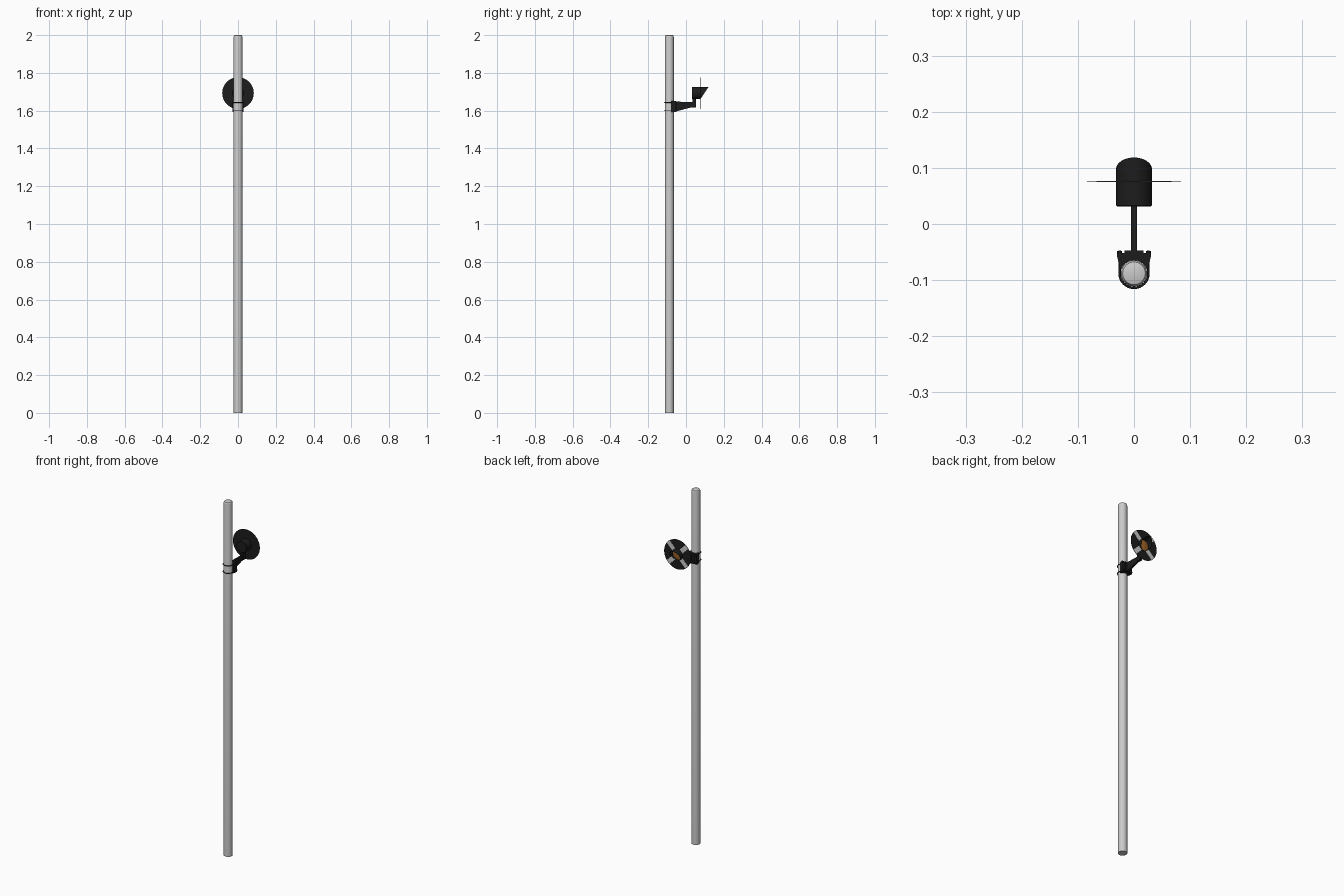
import bpy, bmesh, math
from mathutils import Vector

if "Cube" in bpy.data.objects:
    bpy.data.objects.remove(bpy.data.objects["Cube"])

def mat(name, c):
    m = bpy.data.materials.new(name)
    m.diffuse_color = (*c, 1)
    m.use_nodes = True
    m.node_tree.nodes["Principled BSDF"].inputs["Base Color"].default_value = m.diffuse_color
    return m

BLACK = mat("black", (0.012, 0.012, 0.012))
WHITE = mat("white", (0.75, 0.75, 0.75))
AMBER = mat("amber", (0.35, 0.13, 0.02))
PY = -0.088            # pole centre
LZ, LR = 1.693, 0.032  # lamp axis height and radius

def make(name, verts, faces, m=None, smooth=False):
    me = bpy.data.meshes.new(name)
    me.from_pydata(verts, [], faces)
    bm = bmesh.new()
    bm.from_mesh(me)
    bmesh.ops.recalc_face_normals(bm, faces=bm.faces)
    bm.to_mesh(me)
    bm.free()
    ob = bpy.data.objects.new(name, me)
    bpy.context.collection.objects.link(ob)
    if m:
        me.materials.append(m)
    if smooth:
        bpy.context.view_layer.objects.active = ob
        ob.select_set(True)
        bpy.ops.object.shade_smooth_by_angle(angle=math.radians(35))
        ob.select_set(False)
    return ob

def loft(name, rings, m=None, smooth=False, caps=(True, True)):
    n = len(rings[0])
    verts = [v for r in rings for v in r]
    faces = [(k*n+i, k*n+(i+1) % n, (k+1)*n+(i+1) % n, (k+1)*n+i)
             for k in range(len(rings)-1) for i in range(n)]
    if caps[0]:
        faces.append(tuple(range(n)))
    if caps[1]:
        faces.append(tuple(range(len(verts)-n, len(verts))))
    return make(name, verts, faces, m, smooth)

def ring_z(r, z, n=32):
    return [(r*math.cos(2*math.pi*i/n), PY + r*math.sin(2*math.pi*i/n), z) for i in range(n)]

def ring_y(r, y, n=40, x=0, z=LZ):
    """Ring around the y axis; y may be a function of height."""
    out = []
    for i in range(n):
        a = 2*math.pi*i/n
        h = r*math.sin(a)
        out.append((x + r*math.cos(a), y(h) if callable(y) else y, z + h))
    return out

def box(name, x, y0, y1, z0, z1, m=BLACK):
    return loft(name, [[(-x, y0, z), (x, y0, z), (x, y1, z), (-x, y1, z)] for z in (z0, z1)], m)

# Pole with rounded top
R = 0.0232
loft("pole", [ring_z(R, 0), ring_z(R, 1.99), ring_z(R-.001, 1.995),
              ring_z(R-.003, 1.999), ring_z(R-.005, 2.0)], smooth=True)

# Bracket saddle with a seat matching the pole
arc = [(0.0235*math.cos(math.radians(a)), PY + 0.0235*math.sin(math.radians(a)))
       for a in range(20, 161, 14)]
prof = [(-0.025, -0.08), (-0.03, -0.058), (-0.03, -0.052), (0.03, -0.052),
        (0.03, -0.058), (0.025, -0.08)] + arc
loft("clamp_saddle", [[(x, y, z) for x, y in prof] for z in (1.594, 1.65)], BLACK)
box("clamp_pad", 0.017, -0.053, -0.047, 1.596, 1.648)

# Two U-bolts with nuts
for k, z in enumerate((1.602, 1.644)):
    cu = bpy.data.curves.new("u_bolt", 'CURVE')
    cu.dimensions = '3D'
    cu.bevel_depth = 0.0022
    cu.bevel_resolution = 2
    cu.use_fill_caps = True
    q = 0.0258
    pts = [(-q, -0.047, z)]
    pts += [(q*math.cos(math.pi*(1+i/16)), PY + q*math.sin(math.pi*(1+i/16)), z) for i in range(17)]
    pts += [(q, -0.047, z)]
    sp = cu.splines.new('POLY')
    sp.points.add(len(pts)-1)
    for p, c in zip(sp.points, pts):
        p.co = (*c, 1)
    ob = bpy.data.objects.new(f"u_bolt_{k}", cu)
    bpy.context.collection.objects.link(ob)
    cu.materials.append(BLACK)
    for s in (-1, 1):
        loft(f"nut_{k}_{s}", [ring_y(0.0045, y, 6, s*q, z) for y in (-0.053, -0.048)], BLACK)

# Tapered arm and upright neck
side = [(-0.06, 1.594), (0.03, 1.618), (0.054, 1.618), (0.054, 1.645), (-0.06, 1.648)]
loft("arm", [[(x, y, z) for y, z in side] for x in (-0.005, 0.005)], BLACK)
box("neck", 0.008, 0.034, 0.054, 1.62, 1.668)

# Lamp housing
loft("lamp_housing", [ring_y(LR-.002, 0.031), ring_y(LR, 0.033), ring_y(LR, 0.074)],
     BLACK, True)

# Slant-cut hood, thin open tube
cut = lambda h: 0.0975 + 0.021*h/LR
Ri = LR - 0.0012
loft("hood", [ring_y(Ri, 0.074), ring_y(Ri, cut), ring_y(LR, cut), ring_y(LR, 0.074)],
     BLACK, True, (False, False))

# Lens, slightly domed
loft("lens", [ring_y(Ri, 0.0745), ring_y(0.024, 0.077), ring_y(0.012, 0.0785),
              ring_y(0.003, 0.079)], AMBER, True)

# Round backboard
D = 0.0835
loft("backboard", [ring_y(D, y, 64) for y in (0.0745, 0.0755)], BLACK)

# White diagonal bars on the lens side
w = 0.0125
for k in range(4):
    a = math.radians(45 + 90*k)
    u, v = Vector((math.cos(a), 0, math.sin(a))), Vector((-math.sin(a), 0, math.cos(a)))
    out = [(math.sqrt((D-.0005)**2 - t*t), t) for t in (-w, -w/2, 0, w/2, w)]
    flat = out + [(0.030, w), (0.030, -w)]
    pts = [u*r + v*t + Vector((0, 0.0762, LZ)) for r, t in flat]
    base = [p - Vector((0, 0.0008, 0)) for p in pts]
    loft(f"white_bar_{k}", [[tuple(p) for p in r] for r in (base, pts)], WHITE)
